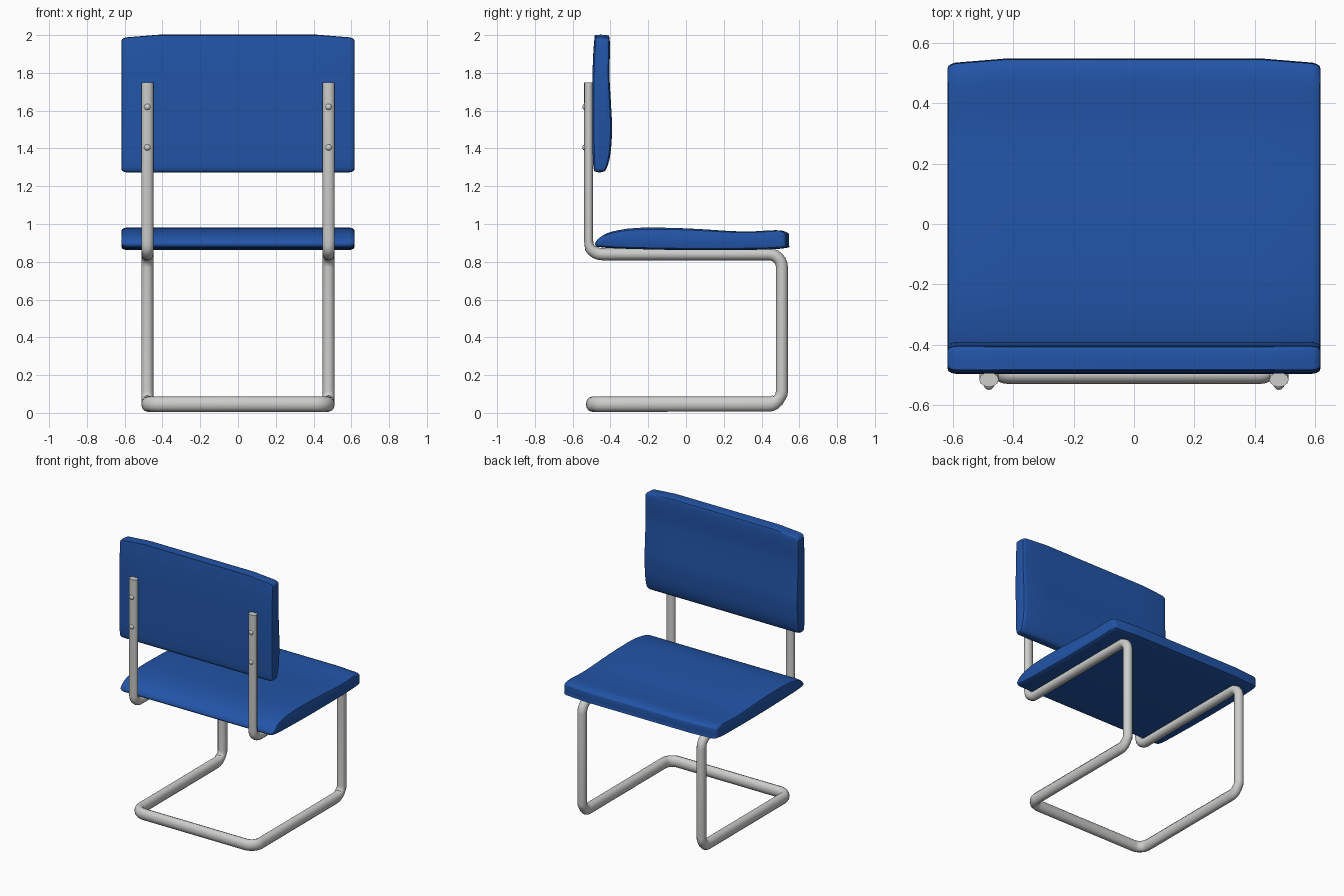
import bpy, bmesh
from mathutils import Vector

if "Cube" in bpy.data.objects:
    bpy.data.objects.remove(bpy.data.objects["Cube"], do_unlink=True)


def material(name, colour):
    m = bpy.data.materials.new(name)
    m.use_nodes = True
    m.diffuse_color = (*colour, 1)
    bsdf = next(n for n in m.node_tree.nodes if n.type == "BSDF_PRINCIPLED")
    bsdf.inputs["Base Color"].default_value = (*colour, 1)
    return m


BLUE = material("blue_upholstery", (0.016, 0.09, 0.39))
STEEL = material("pale_steel", (0.61, 0.62, 0.60))


def add_object(name, bm, mat, angle=0.7):
    bmesh.ops.recalc_face_normals(bm, faces=bm.faces)
    mesh = bpy.data.meshes.new(name)
    bm.to_mesh(mesh)
    bm.free()
    mesh.materials.append(mat)
    ob = bpy.data.objects.new(name, mesh)
    bpy.context.collection.objects.link(ob)
    bpy.ops.object.select_all(action="DESELECT")
    ob.select_set(True)
    bpy.context.view_layer.objects.active = ob
    bpy.ops.object.shade_smooth_by_angle(angle=angle)
    return ob


def smooth_loop(points, steps=3):
    """Closed Catmull-Rom curve through the points."""
    pts, out = [Vector(p) for p in points], []
    n = len(pts)
    for i in range(n):
        a, b, c, d = (pts[(i + k - 1) % n] for k in range(4))
        for s in range(steps):
            t = s / steps
            out.append(0.5 * (2 * b + (c - a) * t + (2 * a - 5 * b + 4 * c - d) * t * t
                              + (3 * b - a - 3 * c + d) * t ** 3))
    return out


def fillet(points, radius, steps=6):
    """Round the inner corners of an open path."""
    pts = [Vector(p) for p in points]
    out = [pts[0]]
    for a, b, c in zip(pts, pts[1:], pts[2:]):
        p, q = b + (a - b).normalized() * radius, b + (c - b).normalized() * radius
        for s in range(steps + 1):
            t = s / steps
            # slightly fuller than a plain quadratic blend
            w = 1.4
            k = (1 - t) ** 2 + w * t * (1 - t) + t * t
            out.append(((1 - t) ** 2 * p + w * t * (1 - t) * b + t * t * q) / k)
    return out + [pts[-1]]


def cushion(name, profile, taper_axis, taper_sign):
    """Loft a (y, z) profile across x, with rounded sides and clipped corners."""
    loop = smooth_loop(profile)
    lo = Vector([min(p[i] for p in loop) for i in range(2)])
    hi = Vector([max(p[i] for p in loop) for i in range(2)])
    mid, half = (lo + hi) / 2, (hi - lo) / 2
    side = [(0.617, 0.018), (0.614, 0.009), (0.604, 0.003), (0.59, 0.0), (0.42, 0.0)]
    stations = side + [(0, 0)] + [(-x, d) for x, d in reversed(side)]
    bm, rings = bmesh.new(), []
    for x, inset in stations:
        clip = 0.016 * max(0, (abs(x) - 0.42) / 0.197)
        ring = []
        for p in loop:
            q = Vector([mid[i] + (p[i] - mid[i]) * (1 - inset / half[i]) for i in range(2)])
            reach = taper_sign * (p[taper_axis] - mid[taper_axis]) / half[taper_axis]
            q[taper_axis] -= taper_sign * clip * max(0, reach)
            ring.append(bm.verts.new((x, q[0], q[1])))
        rings.append(ring)
    n = len(loop)
    for r, s in zip(rings, rings[1:]):
        for i in range(n):
            bm.faces.new((r[i], r[(i + 1) % n], s[(i + 1) % n], s[i]))
    bm.faces.new(rings[0])
    bm.faces.new(rings[-1])
    return add_object(name, bm, BLUE)


# Padded seat, thicker and rolled at its backrest end
cushion("seat", [(-0.48, 0.90), (-0.455, 0.93), (-0.39, 0.96), (-0.25, 0.98),
                 (0.0, 0.977), (0.3, 0.96), (0.48, 0.967), (0.535, 0.955),
                 (0.545, 0.94), (0.545, 0.89), (0.535, 0.874), (0.4, 0.864),
                 (0.0, 0.862), (-0.35, 0.87), (-0.46, 0.878), (-0.478, 0.885)], 0, 1)

# Padded backrest with a lumbar bulge
cushion("backrest", [(-0.485, 1.98), (-0.474, 2.0), (-0.42, 2.0), (-0.405, 1.985),
                     (-0.403, 1.9), (-0.406, 1.8), (-0.395, 1.6), (-0.391, 1.5),
                     (-0.40, 1.37), (-0.42, 1.295), (-0.44, 1.276), (-0.475, 1.276),
                     (-0.49, 1.30), (-0.495, 1.45), (-0.495, 1.8)], 1, 1)

# Cantilever frame: one continuous bent tube
half_path = [(0.48, -0.515, 1.75), (0.48, -0.515, 0.84), (0.48, 0.508, 0.84),
             (0.48, 0.508, 0.046), (0.48, -0.498, 0.046)]
path = fillet(half_path + [(-x, y, z) for x, y, z in reversed(half_path)], 0.07)
curve = bpy.data.curves.new("frame_path", "CURVE")
curve.dimensions = "3D"
curve.bevel_depth = 0.032
curve.bevel_resolution = 4
curve.use_fill_caps = True
spline = curve.splines.new("POLY")
spline.points.add(len(path) - 1)
for point, co in zip(spline.points, path):
    point.co = (*co, 1)
helper = bpy.data.objects.new("frame_path", curve)
bpy.context.collection.objects.link(helper)
bpy.context.view_layer.update()
tube = helper.evaluated_get(bpy.context.evaluated_depsgraph_get()).to_mesh()
bm = bmesh.new()
bm.from_mesh(tube)
bpy.data.objects.remove(helper, do_unlink=True)
bmesh.ops.remove_doubles(bm, verts=bm.verts, dist=0.0001)
for v in bm.verts:
    if v.co.z < 0.085:                      # base tube is taller than wide
        v.co.z = 0.046 + (v.co.z - 0.046) * 1.25
    elif v.co.z > 0.88 and v.co.y < -0.4:   # uprights are flattened
        v.co.y = -0.516 + (v.co.y + 0.516) * 0.75
add_object("tube_frame", bm, STEEL)

# Domed bolts fixing the backrest to the uprights
for side, x in (("left", 0.48), ("right", -0.48)):
    for level, z in (("upper", 1.62), ("lower", 1.405)):
        bm = bmesh.new()
        bmesh.ops.create_uvsphere(bm, u_segments=12, v_segments=8, radius=0.018)
        bmesh.ops.translate(bm, verts=bm.verts, vec=(x, -0.531, z))
        add_object(f"{side}_{level}_bolt", bm, STEEL)
